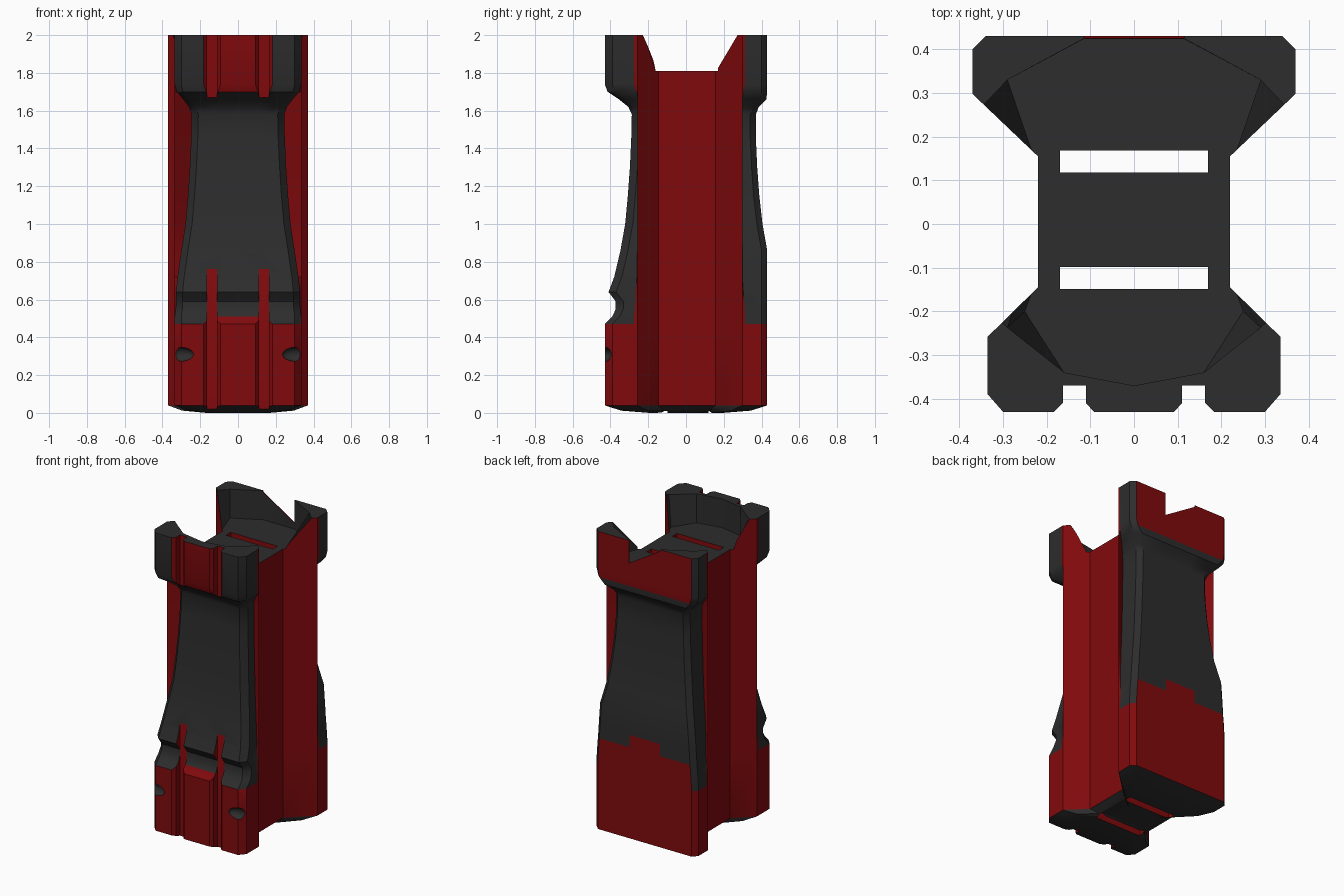
import bpy, bmesh, math
from mathutils import Matrix

if "Cube" in bpy.data.objects:
    bpy.data.objects.remove(bpy.data.objects["Cube"])


def material(name, rgb):
    m = bpy.data.materials.new(name)
    m.diffuse_color = (*rgb, 1)
    m.use_nodes = True
    m.node_tree.nodes["Principled BSDF"].inputs["Base Color"].default_value = m.diffuse_color
    return m


GREY = material("dark_grey", (0.026, 0.026, 0.027))
RED = material("deep_red", (0.22, 0.003, 0.004))


def make_object(name, bm, mats):
    bmesh.ops.recalc_face_normals(bm, faces=bm.faces)
    me = bpy.data.meshes.new(name)
    bm.to_mesh(me)
    bm.free()
    for m in mats:
        me.materials.append(m)
    ob = bpy.data.objects.new(name, me)
    bpy.context.collection.objects.link(ob)
    return ob


def loft(name, rings, mats, pick=lambda seg, z: 0):
    """Skin a stack of closed rings; pick() gives the material of each wall face."""
    bm = bmesh.new()
    vs = [[bm.verts.new(p) for p in r] for r in rings]
    n = len(vs[0])
    for a, b in zip(vs, vs[1:]):
        for i in range(n):
            j = (i + 1) % n
            f = bm.faces.new((a[i], a[j], b[j], b[i]))
            f.material_index = pick(i, (a[i].co.z + b[i].co.z) / 2)
    bm.faces.new(vs[0][::-1])
    bm.faces.new(vs[-1])
    return make_object(name, bm, mats)


def prism(name, pts, z0, z1, mat):
    return loft(name, [[(x, y, z) for x, y in pts] for z in (z0, z1)], [mat])


def mirrored(half):
    """Half outline from front centre to back centre -> closed outline."""
    return half + [(-x, y) for x, y in half[-2:0:-1]]


def section(yf, hf, yb, hb):
    """Hourglass plan: front block, side fin, narrow waist, side fin, back block."""
    return mirrored([
        (0, yf), (0.11, yf), (hf - 0.035, yf), (hf, yf + 0.04),
        (hf, 0.06 - hf), (0.335, -0.258), (0.22, -0.145),
        (0.22, 0.155), (0.37, 0.298), (hb, 0.17 + (hb - 0.22) * 0.953),
        (hb, yb - 0.03), (hb - 0.03, yb), (0.11, yb), (0, yb)])


# Tower body: z, front y, front half width, back y, back half width
LEVELS = [
    (0.04, -0.43, 0.335, 0.43, 0.37), (0.47, -0.43, 0.335, 0.43, 0.37),
    (0.51, -0.39, 0.335, 0.43, 0.37), (0.55, -0.372, 0.33, 0.43, 0.367),
    (0.59, -0.372, 0.328, 0.43, 0.365),
    (0.64, -0.41, 0.328, 0.43, 0.36), (0.72, -0.38, 0.32, 0.43, 0.355),
    (0.86, -0.347, 0.30, 0.43, 0.345), (1.0, -0.322, 0.278, 0.405, 0.315),
    (1.15, -0.308, 0.265, 0.388, 0.295), (1.3, -0.297, 0.255, 0.377, 0.28),
    (1.45, -0.29, 0.248, 0.37, 0.27), (1.58, -0.287, 0.245, 0.37, 0.268),
    (1.62, -0.305, 0.26, 0.385, 0.285), (1.66, -0.355, 0.29, 0.425, 0.325),
    (1.70, -0.415, 0.325, 0.43, 0.36), (1.74, -0.43, 0.335, 0.43, 0.37),
    (2.0, -0.43, 0.335, 0.43, 0.37)]


def body_colour(i, z):
    seg = i if i < 13 else 25 - i
    if 4 <= seg <= 8 or (z > 1.72 and seg in (0, 11, 12)):
        return 1
    return int(z < {0: 0.5, 11: 0.62, 12: 0.75}.get(seg, 0.48))


base = section(*LEVELS[0][1:])
rings = [[(x * s, y * s, z) for x, y in base] for s, z in ((0.45, 0.0), (0.8, 0.012))]
rings += [[(x, y, l[0]) for x, y in section(*l[1:])] for l in LEVELS]
body = loft("tower_body", rings, [GREY, RED],
            lambda i, z: 0 if z < 0.04 else body_colour(i, z))

cutters = []

# Open top between the battlements
low = mirrored([(0, -0.37), (0.16, -0.34), (0.25, -0.20), (0.23, -0.145), (0.6, -0.145),
                (0.6, 0.155), (0.23, 0.155), (0.29, 0.33), (0.114, 0.424), (0, 0.424)])
top = mirrored([(0, -0.37), (0.16, -0.34), (0.29, -0.237), (0.30, -0.228), (0.6, -0.228),
                (0.6, 0.272), (0.345, 0.272), (0.29, 0.33), (0.114, 0.425), (0, 0.425)])
cutters.append(loft("top_cutter", [[(x, y, z) for x, y in r] for r, z in
                                   ((low, 1.81), (top, 2.0), (top, 2.1))], [GREY]))

# Slanted gap in the back battlement
bm = bmesh.new()
gap = [(-0.114, 1.99), (0.114, 1.85), (0.114, 2.1), (-0.114, 2.1)]
a, b = [[bm.verts.new((x, y, z)) for x, z in gap] for y in (0.40, 0.5)]
bm.faces.new(a)
bm.faces.new(b)
for i in range(4):
    j = (i + 1) % 4
    bm.faces.new((a[i], a[j], b[j], b[i]))
cutters.append(make_object("gap_cutter", bm, [RED]))

# Two through slots
for y in (-0.124, 0.143):
    cutters.append(prism("slot_cutter", [(-0.17, y - 0.025), (0.17, y - 0.025),
                                         (0.17, y + 0.025), (-0.17, y + 0.025)], -0.2, 2.2, RED))

# Vertical front grooves and side dimples
for s in (-1, 1):
    plan = [(0.11, -0.37), (0.163, -0.37), (0.163, -0.41), (0.185, -0.432),
            (0.185, -0.6), (0.09, -0.6), (0.09, -0.432), (0.11, -0.41)]
    cutters.append(prism("groove_cutter", [(s * x, y) for x, y in plan], -0.2, 2.2, RED))
    bm = bmesh.new()
    bmesh.ops.create_uvsphere(bm, u_segments=20, v_segments=12, radius=1)
    bmesh.ops.transform(bm, verts=bm.verts, matrix=Matrix.Translation((s * 0.31, -0.43, 0.31))
                        @ Matrix.Diagonal((0.075, 0.035, 0.038, 1)))
    cutters.append(make_object("dimple_cutter", bm, [GREY]))

bpy.context.view_layer.objects.active = body
for c in cutters:
    c.hide_render = True
    mod = body.modifiers.new("cut", 'BOOLEAN')
    mod.operation = 'DIFFERENCE'
    mod.solver = 'EXACT'
    mod.material_mode = 'TRANSFER'
    mod.object = c
    bpy.ops.object.modifier_apply(modifier=mod.name)
    bpy.data.objects.remove(c)

bpy.ops.object.select_all(action='DESELECT')
body.select_set(True)
bpy.ops.object.shade_smooth_by_angle(angle=math.radians(35))
